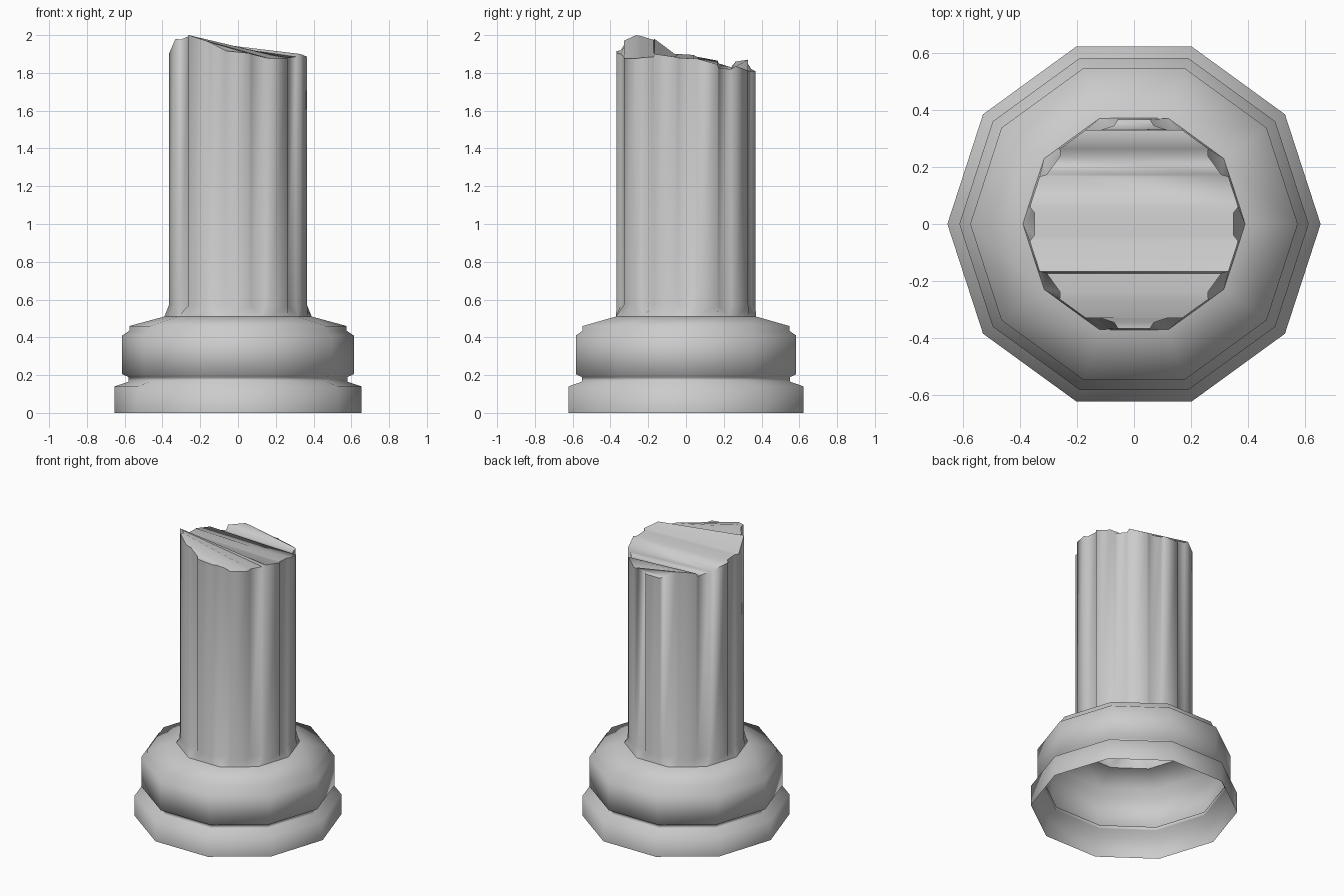
import bpy, bmesh, math
from mathutils import Vector, Matrix

cube = bpy.data.objects.get("Cube")
if cube:
    bpy.data.objects.remove(cube, do_unlink=True)

SIDES = 10
STEP = math.tau / SIDES

stone = bpy.data.materials.new("grey stone")
stone.use_nodes = True
stone.diffuse_color = (0.6, 0.6, 0.6, 1)
stone.node_tree.nodes["Principled BSDF"].inputs["Base Color"].default_value = (0.6, 0.6, 0.6, 1)


def finish(bm, name, angle):
    """Turn a bmesh into a smooth-shaded stone object."""
    bmesh.ops.remove_doubles(bm, verts=bm.verts, dist=0.0005)
    bmesh.ops.recalc_face_normals(bm, faces=bm.faces)
    mesh = bpy.data.meshes.new(name)
    bm.to_mesh(mesh)
    bm.free()
    mesh.materials.append(stone)
    obj = bpy.data.objects.new(name, mesh)
    bpy.context.collection.objects.link(obj)
    bpy.ops.object.select_all(action='DESELECT')
    obj.select_set(True)
    bpy.context.view_layer.objects.active = obj
    bpy.ops.object.shade_smooth_by_angle(angle=math.radians(angle))
    return obj


def bridge(bm, low, high):
    """Join two rings of equal length with quads."""
    n = len(low)
    for i in range(n):
        j = (i + 1) % n
        bm.faces.new((low[i], low[j], high[j], high[i]))


# Base: ten-sided plinth, neck and rounded cushion, open underneath
profile = [(0.655, 0), (0.655, 0.14), (0.58, 0.165), (0.58, 0.19), (0.613, 0.205),
           (0.613, 0.41), (0.575, 0.435), (0.575, 0.46), (0.39, 0.51)]
bm = bmesh.new()
rings = [[bm.verts.new((r * math.cos(i * STEP), r * math.sin(i * STEP), z))
          for i in range(SIDES)] for r, z in profile]
for low, high in zip(rings, rings[1:]):
    bridge(bm, low, high)
finish(bm, "column_base", 75)


# Shaft: ten-sided outline with a flute cut into every corner
def outline(corner):
    """Repeat one corner's points around the axis, starting at the front."""
    pts = []
    for k in range(SIDES):
        turn = Matrix.Rotation((k - 2) * STEP, 3, 'Z')
        pts += [turn @ Vector((x, y, 0)) for x, y in corner]
    return pts


flute = outline([(0.366, -0.06), (0.35, -0.04), (0.35, 0.04), (0.366, 0.06)])
foot = outline([(0.371, -0.06), (0.39, 0), (0.39, 0), (0.371, 0.06)])

# Broken rim heights from front to back, on the right and left sides
left_rim = [1.915, 1.92, 1.96, 1.97, 2.0, 1.995, 1.975, 1.98, 1.9, 1.9,
            1.895, 1.885, 1.865, 1.85, 1.83, 1.86, 1.87, 1.86, 1.82, 1.81]
right_rim = [1.905, 1.9, 1.88, 1.875, 1.875, 1.88, 1.885, 1.9, 1.885, 1.88,
             1.875, 1.875, 1.845, 1.825, 1.82, 1.835, 1.81, 1.81, 1.81, 1.81]
rim = left_rim[::-1]
rim = right_rim + rim

bm = bmesh.new()
foot_ring = [bm.verts.new((p.x, p.y, 0.51)) for p in foot]
low_ring = [bm.verts.new((p.x, p.y, 0.57)) for p in flute]
top_ring = [bm.verts.new((p.x, p.y, z)) for p, z in zip(flute, rim)]
bridge(bm, foot_ring, low_ring)
bridge(bm, low_ring, top_ring)

# Broken top: strips running across from side to side
count = len(top_ring)
for i in range(count // 2 - 1):
    bm.faces.new((top_ring[i], top_ring[i + 1], top_ring[count - 2 - i], top_ring[count - 1 - i]))
finish(bm, "broken_shaft", 60)
